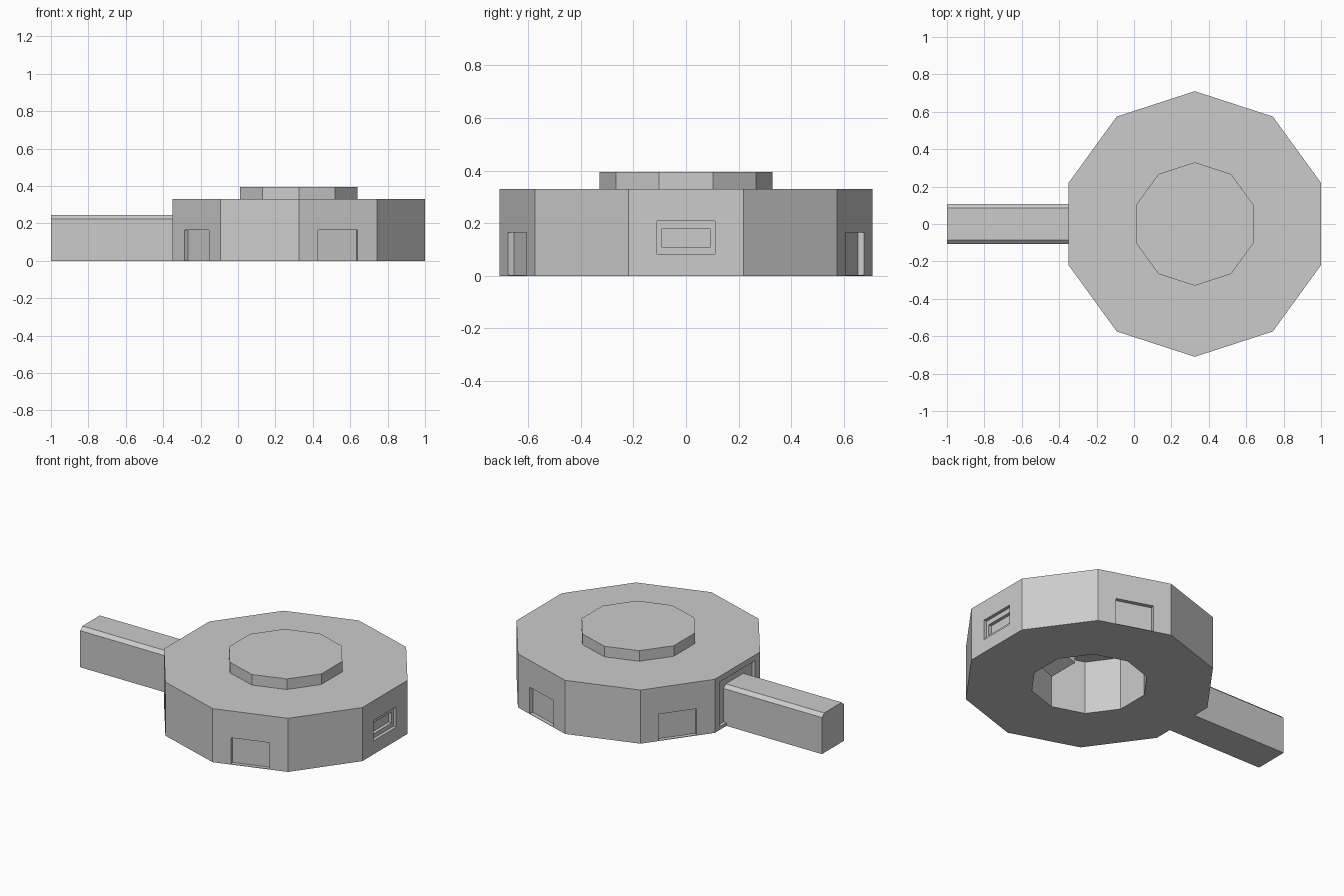
import bpy, bmesh
from math import sin, cos, radians
from mathutils import Matrix, Vector

if "Cube" in bpy.data.objects:
    bpy.data.objects.remove(bpy.data.objects["Cube"])

CX = 0.325          # centre of the ten-sided hall
APO = 0.675         # distance from centre to each wall


def loft(name, ring_a, ring_b, cutter=False):
    """Closed solid between two matching rings of points."""
    bm = bmesh.new()
    a = [bm.verts.new(p) for p in ring_a]
    b = [bm.verts.new(p) for p in ring_b]
    n = len(a)
    bm.faces.new(a)
    bm.faces.new(b)
    for i in range(n):
        j = (i + 1) % n
        bm.faces.new((a[i], a[j], b[j], b[i]))
    bmesh.ops.recalc_face_normals(bm, faces=bm.faces)
    me = bpy.data.meshes.new(name)
    bm.to_mesh(me)
    bm.free()
    ob = bpy.data.objects.new(name, me)
    bpy.context.collection.objects.link(ob)
    ob.hide_render = cutter
    return ob


def decagon(r, z):
    return [(CX + r * cos(radians(90 + 36 * i)), r * sin(radians(90 + 36 * i)), z)
            for i in range(10)]


def wall_rect(angle, dist, half_w, z0, z1):
    """Upright rectangle facing outwards at a distance from the centre."""
    m = Matrix.Translation((CX, 0, 0)) @ Matrix.Rotation(radians(angle), 4, 'Z')
    pts = [(-half_w, z0), (half_w, z0), (half_w, z1), (-half_w, z1)]
    return [m @ Vector((dist, y, z)) for y, z in pts]


def cut(target, cutter):
    mod = target.modifiers.new(cutter.name, 'BOOLEAN')
    mod.operation = 'DIFFERENCE'
    mod.solver = 'EXACT'
    mod.object = cutter
    bpy.context.view_layer.objects.active = target
    bpy.ops.object.modifier_apply(modifier=mod.name)
    bpy.data.objects.remove(cutter)


# main hall with an open central chamber
hall = loft("hall", decagon(0.71, 0), decagon(0.71, 0.33))
cut(hall, loft("chamber_cutter", decagon(0.33, -0.1), decagon(0.33, 0.5), True))

# four doorways on alternate walls
for ang in (72, 144, 216, 288):
    cut(hall, loft("door_cutter", wall_rect(ang, APO - 0.024, 0.112, 0.003, 0.165),
                   wall_rect(ang, APO + 0.1, 0.112, 0.003, 0.165), True))

# window: shallow recess with a smaller, deeper pane
for half_w, z0, z1, depth in ((0.11, 0.083, 0.208, 0.02), (0.094, 0.11, 0.178, 0.04)):
    cut(hall, loft("window_cutter", wall_rect(0, APO - depth, half_w, z0, z1),
                   wall_rect(0, APO + 0.1, half_w, z0, z1), True))

# shallow portal recess where the passage meets the hall
cut(hall, loft("portal_cutter", wall_rect(180, APO - 0.02, 0.17, 0.02, 0.295),
               wall_rect(180, APO + 0.1, 0.17, 0.02, 0.295), True))

# raised roof cap, closing the chamber
loft("roof_cap", decagon(0.33, 0.33), decagon(0.33, 0.395))

# entrance passage with chamfered top edges
profile = [(-0.107, 0), (0.107, 0), (0.107, 0.225), (0.085, 0.245),
           (-0.085, 0.245), (-0.107, 0.225)]
loft("passage", [(-1, y, z) for y, z in profile],
     [(-0.33, y, z) for y, z in profile])

# sloping ledge inside the chamber, below the window
ledge = [(0.515, 0.02), (0.66, 0.08), (0.66, 0.17), (0.515, 0.1)]
loft("inner_ledge", [(x, -0.1, z) for x, z in ledge],
     [(x, 0.1, z) for x, z in ledge])
